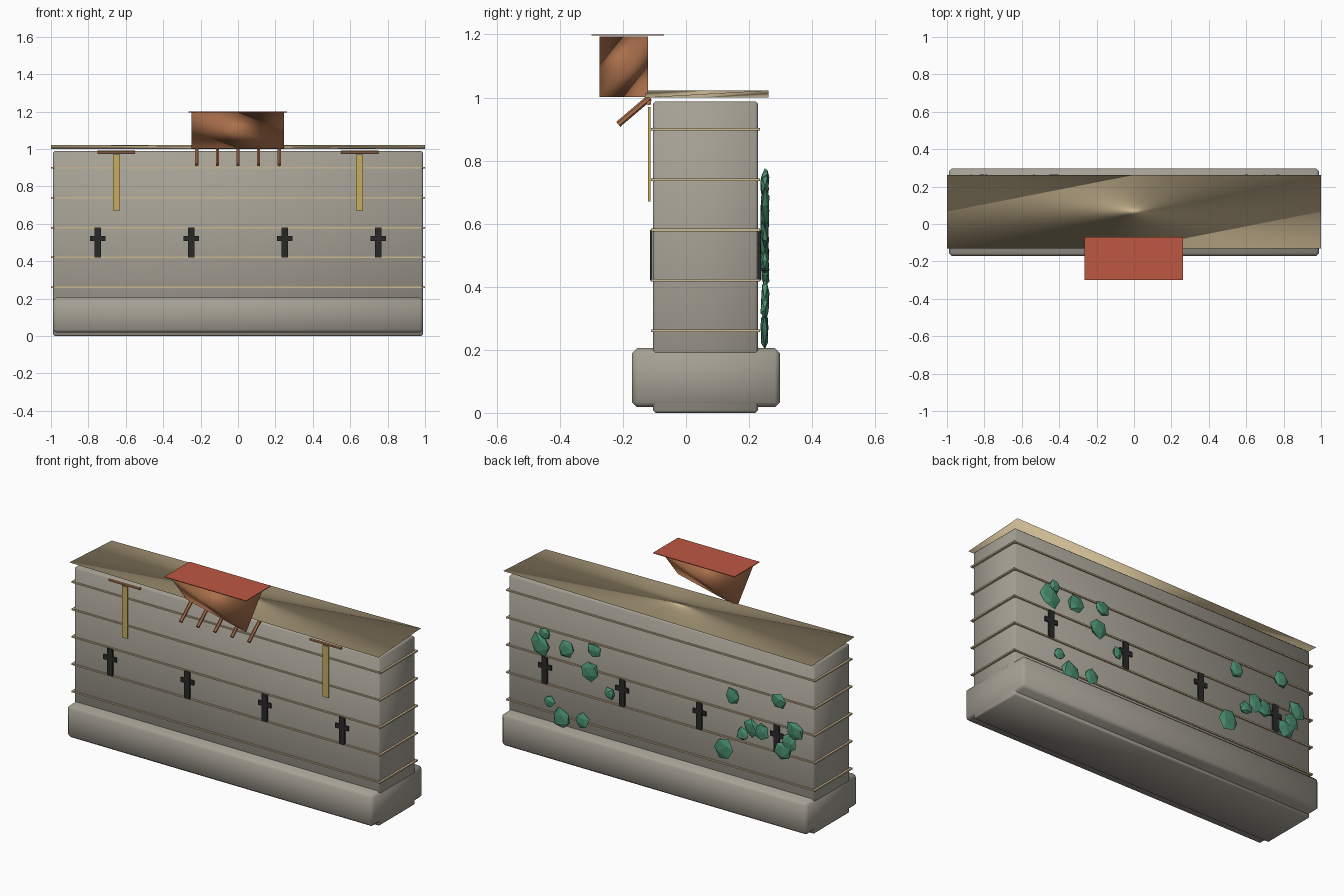
import bpy, bmesh, math, random
from mathutils import Vector

if "Cube" in bpy.data.objects:
    bpy.data.objects.remove(bpy.data.objects["Cube"])

random.seed(4)


def material(name, rgb):
    m = bpy.data.materials.new(name)
    m.diffuse_color = (*rgb, 1)
    m.use_nodes = True
    m.node_tree.nodes["Principled BSDF"].inputs["Base Color"].default_value = m.diffuse_color
    return m


STONE = material("grey stone", (0.38, 0.355, 0.30))
TAN = material("tan coping", (0.60, 0.48, 0.29))
WOOD = material("brown wood", (0.40, 0.16, 0.07))
RED = material("red roof", (0.52, 0.095, 0.055))
GOLD = material("gold cloth", (0.56, 0.42, 0.12))
DARK = material("dark slit", (0.022, 0.022, 0.022))
LEAF = material("green ivy", (0.07, 0.28, 0.17))


def finish(bm, name, mat, smooth=False):
    bmesh.ops.recalc_face_normals(bm, faces=bm.faces)
    me = bpy.data.meshes.new(name)
    for f in bm.faces:
        f.smooth = smooth
    bm.to_mesh(me)
    bm.free()
    me.materials.append(mat)
    ob = bpy.data.objects.new(name, me)
    bpy.context.collection.objects.link(ob)
    return ob


def box(name, mat, lo, hi, bevel=0, smooth=False):
    bm = bmesh.new()
    bmesh.ops.create_cube(bm, size=1)
    for v in bm.verts:
        v.co = [(a + b) / 2 + c * (b - a) for a, b, c in zip(lo, hi, v.co)]
    if bevel:
        bmesh.ops.bevel(bm, geom=bm.edges[:], offset=bevel, segments=1, affect='EDGES')
    return finish(bm, name, mat, smooth)


def wedge(name, mat, lo, hi):
    """Four-sided solid on alternate corners of a box."""
    bm = bmesh.new()
    p = [bm.verts.new(c) for c in ((lo[0], lo[1], hi[2]), (hi[0], hi[1], hi[2]),
                                   (hi[0], lo[1], lo[2]), (lo[0], hi[1], lo[2]))]
    for i in range(4):
        bm.faces.new([p[j] for j in range(4) if j != i])
    return finish(bm, name, mat, True)


def rod(name, mat, a, b, r, sides=6):
    a, b = Vector(a), Vector(b)
    d = b - a
    bm = bmesh.new()
    bmesh.ops.create_cone(bm, cap_ends=True, segments=sides, radius1=r, radius2=r, depth=d.length)
    bm.transform(d.to_track_quat('Z', 'Y').to_matrix().to_4x4())
    bmesh.ops.translate(bm, vec=(a + b) / 2, verts=bm.verts)
    return finish(bm, name, mat)


# wall body, plinth and coping
box("wall", STONE, (-0.988, -0.105, 0), (0.988, 0.228, 0.988), 0.008, True)
box("plinth", STONE, (-0.99, -0.172, 0.018), (0.99, 0.298, 0.205), 0.016, True)
wedge("coping", TAN, (-1, -0.13, 1.0), (1, 0.262, 1.022))

# string courses around the wall
for i in range(5):
    z = 0.26 + 0.16 * i
    box("string_course", TAN, (-1, -0.111, z - 0.004), (1, 0.235, z + 0.004))

# cross-shaped arrow slits on both faces
for x in (-0.75, -0.25, 0.25, 0.75):
    for y in (-0.110, 0.233):
        box("slit_upright", DARK, (x - 0.018, y - 0.0045, 0.42), (x + 0.018, y + 0.0045, 0.58))
        box("slit_crossbar", DARK, (x - 0.042, y - 0.004, 0.507), (x + 0.042, y + 0.004, 0.534))

# hanging banners and their rods
for s in (-1, 1):
    x = 0.65 * s
    box("banner", GOLD, (x - 0.018, -0.120, 0.67), (x + 0.018, -0.112, 0.97))
    rod("banner_rod", WOOD, (x - 0.1, -0.118, 0.983), (x + 0.1, -0.118, 0.983), 0.008)

# overhanging timber hoarding with roof and struts
wedge("hoarding", WOOD, (-0.248, -0.275, 1.002), (0.245, -0.12, 1.194))
box("hoarding_roof", RED, (-0.265, -0.30, 1.196), (0.262, -0.07, 1.2))
for i in range(5):
    x = -0.22 + 0.11 * i
    rod("strut", WOOD, (x, -0.115, 1.0), (x, -0.215, 0.915), 0.010)

# ivy clumps on the back: x, z, size
IVY = [(.74, .72, .045), (.77, .65, .075), (.60, .67, .06), (.42, .71, .055),
       (.45, .58, .065), (.32, .48, .04), (.71, .33, .04), (.63, .25, .07),
       (.50, .28, .055), (-.48, .68, .055), (-.77, .73, .055), (-.42, .36, .07),
       (-.54, .475, .045), (-.60, .53, .06), (-.66, .52, .055), (-.88, .585, .065),
       (-.80, .45, .065), (-.84, .51, .06)]
for x, z, r in IVY:
    bm = bmesh.new()
    bmesh.ops.create_icosphere(bm, subdivisions=1, radius=1)
    turn = random.uniform(0, math.tau)
    for v in bm.verts:
        k = random.uniform(0.75, 1.08)
        a, c = v.co.x * k, v.co.z * k
        v.co = (x + r * (a * math.cos(turn) - c * math.sin(turn)) * 0.95,
                0.25 + 0.016 * v.co.y * k,
                max(0.2, z + r * (a * math.sin(turn) + c * math.cos(turn)) * 0.95))
    finish(bm, "ivy_clump", LEAF)
